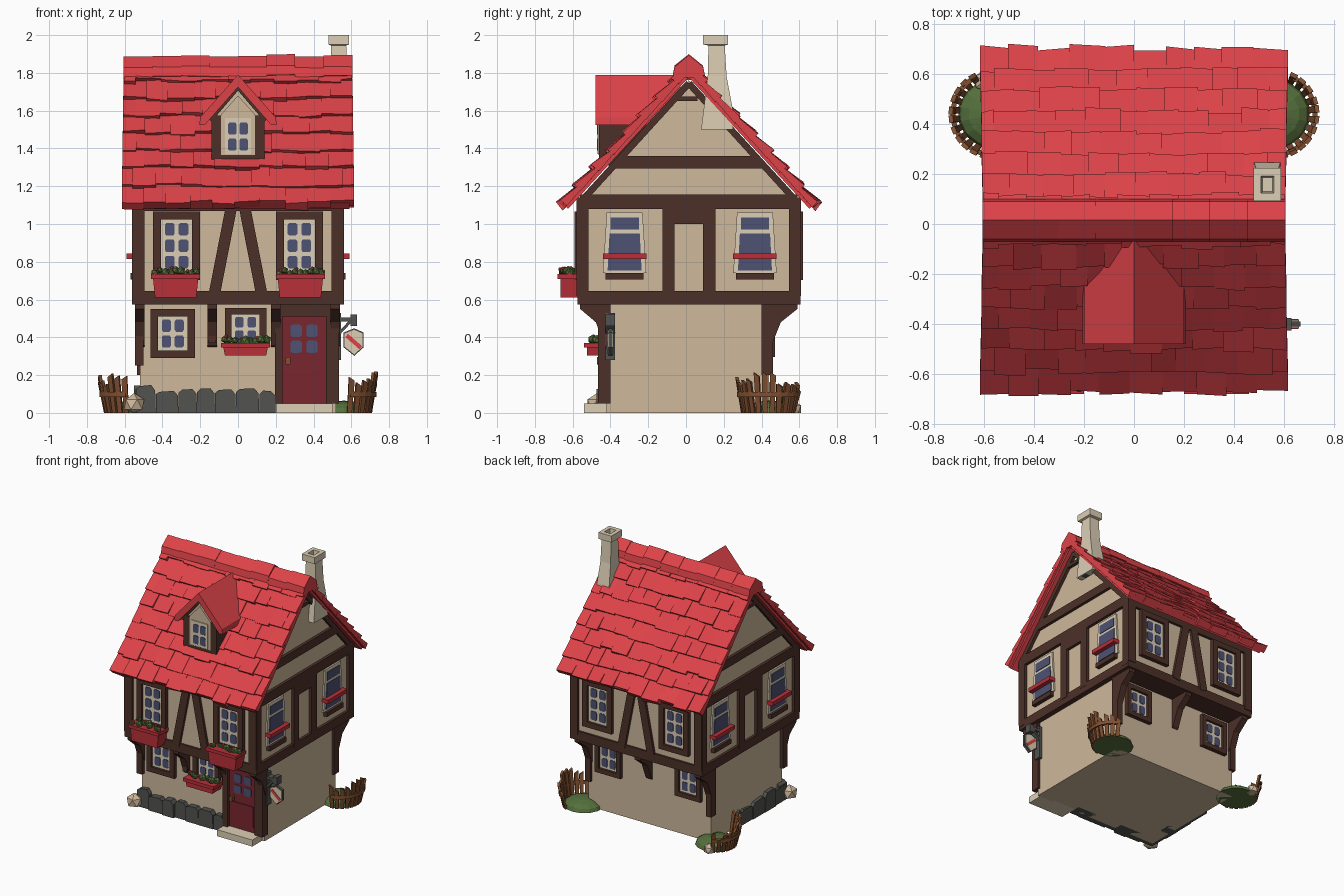
import bpy, bmesh, math, random
from mathutils import Vector, Matrix

if "Cube" in bpy.data.objects:
    bpy.data.objects.remove(bpy.data.objects["Cube"])
random.seed(4)
R = random.uniform

def mat(name, *rgb):
    m = bpy.data.materials.new(name)
    m.diffuse_color = (*rgb, 1)
    m.use_nodes = True
    m.node_tree.nodes["Principled BSDF"].inputs["Base Color"].default_value = m.diffuse_color
    return m

RED = mat("roof red", 0.72, 0.055, 0.065)
CREAM = mat("plaster cream", 0.62, 0.48, 0.33)
BROWN = mat("dark timber", 0.075, 0.03, 0.022)
BLUE = mat("glass blue", 0.075, 0.085, 0.17)
DOOR = mat("door red", 0.19, 0.02, 0.028)
GREY = mat("stone grey", 0.085, 0.085, 0.08)
GREEN = mat("leaf green", 0.09, 0.16, 0.045)
WOOD = mat("fence wood", 0.22, 0.08, 0.03)
LIGHT = mat("window frame ivory", 0.72, 0.62, 0.46)
BOXRED = mat("window box red", 0.48, 0.03, 0.04)

# u runs along the wall, v is up, w is distance outward from the centre
MAP = {'F': lambda u, v, w: (u, -w, v), 'B': lambda u, v, w: (u, w, v),
       'R': lambda u, v, w: (w, u, v), 'L': lambda u, v, w: (-w, u, v)}

def finish(name, m, bm):
    bmesh.ops.recalc_face_normals(bm, faces=bm.faces[:])
    me = bpy.data.meshes.new(name)
    bm.to_mesh(me)
    bm.free()
    me.materials.append(m)
    ob = bpy.data.objects.new(name, me)
    bpy.context.collection.objects.link(ob)
    return ob

def solid(bm, a, b):
    """Closed solid between two matching outlines."""
    va, vb = [bm.verts.new(p) for p in a], [bm.verts.new(p) for p in b]
    bm.faces.new(va)
    bm.faces.new(vb[::-1])
    for i in range(len(va)):
        j = (i + 1) % len(va)
        bm.faces.new((va[i], vb[i], vb[j], va[j]))

def part(name, m, side, polys, w0, w1):
    bm = bmesh.new()
    for poly in polys:
        solid(bm, [MAP[side](u, v, w0) for u, v in poly], [MAP[side](u, v, w1) for u, v in poly])
    return finish(name, m, bm)

def rect(u0, u1, v0, v1):
    return [(u0, v0), (u1, v0), (u1, v1), (u0, v1)]

def bar(u0, v0, u1, v1, t):
    n = Vector((v0 - v1, u1 - u0)).normalized() * t / 2
    return [(u0 + n.x, v0 + n.y), (u1 + n.x, v1 + n.y), (u1 - n.x, v1 - n.y), (u0 - n.x, v0 - n.y)]

def pane(cx, cz, a, b):
    c = 0.3
    return [(cx + a * x, cz + b * z) for x, z in
            [(-1, -1 + c), (-1 + c, -1), (1 - c, -1), (1, -1 + c), (1, 1 - c), (1 - c, 1), (-1 + c, 1), (-1, 1 - c)]]

def window(name, side, base, cx, cz, w, h, rows, rim=0.035):
    a, b = w / 2, h / 2
    part(name + "_surround", BROWN, side, [
        rect(cx - a - rim, cx - a, cz - b - rim, cz + b + rim), rect(cx + a, cx + a + rim, cz - b - rim, cz + b + rim),
        rect(cx - a, cx + a, cz - b - rim, cz - b), rect(cx - a, cx + a, cz + b, cz + b + rim)], base - 0.01, base + 0.03)
    part(name + "_sash", LIGHT, side, [rect(cx - a, cx + a, cz - b, cz + b)], base - 0.01, base + 0.012)
    part(name + "_panes", BLUE, side, [pane(cx + s * w * 0.22, cz + (i - (rows - 1) / 2) * h / rows * 0.93, w * 0.155, h / rows * 0.36)
         for s in (-1, 1) for i in range(rows)], base + 0.008, base + 0.016)

def blobs(name, m, spots):
    bm = bmesh.new()
    for p, r in spots:
        bmesh.ops.create_icosphere(bm, subdivisions=1, radius=r, matrix=Matrix.Translation(p))
    return finish(name, m, bm)

def flower_box(name, cx, z0, z1, w, back, front):
    part(name, BOXRED, 'F', [[(cx - w * .42, z0), (cx + w * .42, z0), (cx + w * .47, z1), (cx - w * .47, z1)]], back, front - 0.015)
    part(name + "_rim", BOXRED, 'F', [rect(cx - w / 2, cx + w / 2, z1 - 0.025, z1)], back, front)
    spots = [(Vector((cx + (i / 8 - .5) * w * .85, -(back + front) / 2 + R(-.035, .02), z1 + R(0, .022))), R(.016, .028)) for i in range(9)]
    blobs(name + "_leaves", GREEN, spots)
    blobs(name + "_flowers", RED, [(p + Vector((.008, -.012, r * .75)), .011) for p, r in spots[::3]])

# Main walls
part("lower_wall", CREAM, 'R', [rect(-0.42, 0.44, 0, 0.6)], -0.52, 0.52)
part("upper_wall", CREAM, 'R', [[(-0.56, 0.6), (0.59, 0.6), (0.59, 1.13), (0.015, 1.76), (-0.56, 1.13)]], -0.54, 0.54)
part("jetty_beam", BROWN, 'R', [rect(-0.575, 0.605, 0.575, 0.645)], -0.56, 0.56)

# Front and back timber, windows
for side, base in (('F', 0.56), ('B', 0.59)):
    beams = [rect(-0.54, 0.54, 1.07, 1.13)]
    for s in (-1, 1):
        beams += [rect(*sorted((s * 0.495, s * 0.56)), 0.62, 1.13), bar(s * 0.035, 1.09, s * 0.125, 0.63, 0.06)]
        window("upper_window", side, base, s * 0.325, 0.885, 0.165, 0.28, 3, 0.042)
    part("upper_timber", BROWN, side, beams, base - 0.02, base + 0.02)
for x in (-0.34, 0.34):
    window("back_lower_window", 'B', 0.44, x, 0.42, 0.15, 0.18, 2)
window("front_lower_window", 'F', 0.42, -0.345, 0.42, 0.155, 0.18, 2, 0.04)
window("front_small_window", 'F', 0.42, 0.04, 0.445, 0.15, 0.15, 2)
part("lower_front_posts", BROWN, 'F', [rect(-0.545, -0.5, 0.25, 0.58), rect(-0.155, -0.12, 0.37, 0.58)], 0.4, 0.45)
part("lower_back_posts", BROWN, 'B', [rect(-0.535, -0.49, 0.2, 0.58), rect(0.49, 0.535, 0.2, 0.58)], 0.4, 0.46)

# Curved brackets under the jetty
def bracket(y0, y1):
    return [(y0, 0.58), (y1, 0.58), (y1, 0.55), (y0 + (y1 - y0) * .45, 0.48), (y0 + (y1 - y0) * .15, 0.36), (y0, 0.34)]
for x in (-0.52, -0.137, 0.2, 0.515):
    part("front_bracket", BROWN, 'R', [bracket(-0.41, -0.56)], x - 0.025, x + 0.025)
for x in (-0.51, 0, 0.51):
    part("back_bracket", BROWN, 'R', [bracket(0.43, 0.59)], x - 0.025, x + 0.025)

# Gable side timber and windows
for side in 'RL':
    beams = [rect(-0.575, -0.515, 0.6, 1.14), rect(0.545, 0.605, 0.6, 1.14), rect(-0.56, 0.59, 1.08, 1.155),
             rect(-0.125, -0.06, 0.62, 1.1), rect(0.09, 0.155, 0.62, 1.1), rect(-0.07, 0.1, 1.0, 1.1),
             [(-0.39, 1.295), (0.42, 1.295), (0.37, 1.36), (-0.34, 1.36)], rect(-0.07, 0.06, 1.65, 1.675),
             bar(-0.55, 1.125, 0.015, 1.745, 0.035), bar(0.58, 1.125, 0.015, 1.745, 0.035)]
    part("gable_timber", BROWN, side, beams, 0.52, 0.562)
    for y in (-0.325, 0.365):
        part("side_sash", LIGHT, side, [[(y - .115, .74), (y + .115, .74), (y + .095, 1.06), (y - .095, 1.06)]], 0.53, 0.552)
        part("side_panes", BLUE, side, [[(y - .09, .755), (y + .09, .755), (y + .08, .95), (y - .08, .95)],
                                        rect(y - .075, y + .075, .97, 1.035)], 0.55, 0.557)
        part("side_sill", BROWN, side, [rect(y - .1, y + .1, .705, .74)], 0.53, 0.57)
        part("side_red_rail", BOXRED, side, [rect(y - .115, y + .115, .815, .845)], 0.54, 0.59)
part("gable_stones", GREY, 'R', [[(.1, 1.58), (.12, 1.5), (.17, 1.5), (.2, 1.57), (.16, 1.61)]], 0.53, 0.58)

# Roof: slabs, irregular tiles and ridge
CY, EZ, TOP, RUN = 0.015, 1.10, 1.835, 0.675
for sy, name in ((-1, "front"), (1, "back")):
    eave, ridge = Vector((0, CY + sy * RUN, EZ)), Vector((0, CY, TOP))
    up = (ridge - eave).normalized()
    out = Vector((0, sy * up.z, abs(up.y)))
    L = (ridge - eave).length
    P = lambda x, s, n: eave + Vector((x, 0, 0)) + up * s + out * n
    bm = bmesh.new()
    solid(bm, [P(-.59, .01, -.04), P(-.59, L, -.04), P(-.59, L, .0), P(-.59, .01, .0)],
          [P(.59, .01, -.04), P(.59, L, -.04), P(.59, L, .0), P(.59, .01, .0)])
    rows = 8
    for i in range(rows):
        s0, s1 = i * L / rows, (i + 1) * L / rows + 0.03
        edge = 0.615 - 0.012 * i / rows
        xs = [-edge] + [-edge + (k + (0.5 if i % 2 else 0)) * 0.122 + R(-.015, .015) for k in range(0 if i % 2 else 1, 10)] + [edge]
        for x0, x1 in zip(xs, xs[1:]):
            d = R(-.012, .015)
            a, b, t = R(.016, .034), R(.016, .034), R(-.002, .01)
            solid(bm, [P(x0, s0 + d, -.025), P(x1, s0 + d + R(-.01, .01), -.025), P(x1, s1, -.02), P(x0, s1, -.02)],
                  [P(x0, s0 + d, a), P(x1, s0 + d, b), P(x1, s1, t), P(x0, s1, t)])
    finish(name + "_roof_tiles", RED, bm)
bm = bmesh.new()
for k in range(8):
    x0, x1, dz = -0.605 + k * 0.15125, -0.605 + (k + 1) * 0.15125, R(-.008, .004)
    prof = [(CY - .085, 1.785), (CY - .075, 1.835), (CY, 1.893), (CY + .075, 1.835), (CY + .085, 1.785), (CY, 1.77)]
    solid(bm, [(x0, y, z + dz) for y, z in prof], [(x1, y, z + dz + R(-.003, .003)) for y, z in prof])
finish("ridge_cap", RED, bm)

# Dormer
part("dormer_wall", CREAM, 'F', [[(-.125, 1.31), (.125, 1.31), (.125, 1.57), (0, 1.715), (-.125, 1.57)]], 0.1, 0.445)
part("dormer_timber", BROWN, 'F', [rect(-.14, -.09, 1.31, 1.575), rect(.09, .14, 1.31, 1.575), rect(-.09, .09, 1.33, 1.365),
     bar(-.15, 1.55, 0, 1.725, .025), bar(.15, 1.55, 0, 1.725, .025)], 0.2, 0.46)
part("dormer_inner_wall", CREAM, 'F', [[(-.09, 1.365), (.09, 1.365), (.09, 1.58), (0, 1.68), (-.09, 1.58)]], 0.4, 0.462)
part("dormer_sash", LIGHT, 'F', [rect(-.07, .07, 1.37, 1.56)], 0.44, 0.468)
part("dormer_panes", BLUE, 'F', [pane(s * .03, z, .023, .032) for s in (-1, 1) for z in (1.42, 1.505)], 0.464, 0.472)
part("dormer_roof", RED, 'F', [[(0, 1.79), (.2, 1.565), (.205, 1.525), (.175, 1.525), (0, 1.725)],
                               [(0, 1.79), (-.2, 1.565), (-.205, 1.525), (-.175, 1.525), (0, 1.725)]], 0.03, 0.48)

# Chimney: stacked rings (half x, half y, y centre, z), with a sunken flue
bm = bmesh.new()
prev = None
for hx, hy, cy, z in [(.055, .085, .165, 1.5), (.052, .075, .17, 1.62), (.043, .05, .165, 1.78), (.04, .043, .162, 1.945),
                      (.055, .066, .157, 1.95), (.055, .066, .157, 2.0), (.026, .034, .157, 2.0), (.02, .028, .157, 1.95)]:
    ring = [bm.verts.new((.533 + a * hx, cy + b * hy, z)) for a, b in ((-1, -1), (1, -1), (1, 1), (-1, 1))]
    if prev:
        for i in range(4):
            bm.faces.new((prev[i], prev[(i + 1) % 4], ring[(i + 1) % 4], ring[i]))
    else:
        bm.faces.new(ring)
    prev = ring
bm.faces.new(prev)
finish("chimney", LIGHT, bm)

# Door, frame and step
part("door", DOOR, 'F', [rect(.235, .465, .05, .52)], 0.4, 0.44)
part("door_panels", DOOR, 'F', [rect(.26, .44, .09, .25)], 0.43, 0.447)
part("door_panes", BLUE, 'F', [pane(.35 + s * .042, z, .03, .032) for s in (-1, 1) for z in (.35, .435)], 0.438, 0.446)
part("door_frame", BROWN, 'F', [rect(.195, .235, .05, .58), rect(.465, .535, .05, .58), rect(.235, .465, .51, .58)], 0.4, 0.465)
part("door_knob", WOOD, 'F', [pane(.265, .275, .014, .02)], 0.44, 0.47)
part("door_step", LIGHT, 'F', [rect(.2, .5, 0, .05)], 0.4, 0.54)

# Window boxes
for x in (-0.33, 0.33):
    flower_box("upper_flower_box", x, 0.61, 0.735, 0.26, 0.56, 0.68)
flower_box("lower_flower_box", 0.04, 0.305, 0.37, 0.26, 0.42, 0.54)

# Stone footing, front and left
def stones(side, u, end, w):
    while u < end:
        n = min(u + R(.09, .15), end)
        h = R(.11, .15)
        part("footing_stone", GREY, side, [[(u, 0), (n, 0), (n - .004, h * .8), (n - .025, h), (u + .02, h + R(-.01, .01)), (u, h * .85)]],
             w - 0.06, w + R(.03, .055))
        u = n
stones('F', -0.54, 0.2, 0.42)
stones('L', -0.45, 0.15, 0.505)
rock = blobs("corner_rock", CREAM, [(Vector((-.55, -.47, .045)), .06), (Vector((-.6, .57, .02)), .045)])
for v in rock.data.vertices:
    v.co.z = max(v.co.z, 0)

# Hanging sign: bracket, shield plate and stripe
part("sign_bracket", GREY, 'F', [rect(.52, .625, .485, .505), rect(.52, .545, .28, .53), rect(.595, .63, .46, .52),
                                 bar(.535, .42, .6, .49, .015)], 0.375, 0.425)
shield = [(.565, .42), (.615, .44), (.66, .42), (.66, .35), (.615, .31), (.565, .35)]
part("sign_rim", GREY, 'F', [[(.6125 + (x - .6125) * 1.12, .375 + (z - .375) * 1.12) for x, z in shield]], 0.39, 0.41)
for w0, w1 in ((.408, .416), (.384, .392)):
    part("sign_plate", LIGHT, 'F', [shield], w0, w1)
part("sign_stripe", RED, 'F', [bar(.575, .41, .65, .345, .022)], 0.38, 0.42)

# Grass mounds with curved picket fences
for s in (-1, 1):
    c = Vector((s * 0.56, 0.44, 0))
    bm = bmesh.new()
    bmesh.ops.create_uvsphere(bm, u_segments=14, v_segments=8, radius=1, matrix=Matrix.Translation(c) @ Matrix.Diagonal((.145, .14, .065, 1)))
    for v in bm.verts:
        v.co.z = max(v.co.z, 0)
    finish("grass_mound", GREEN, bm)
    bm = bmesh.new()
    ring = lambda a, r, z: c + Vector((s * math.cos(a) * r, math.sin(a) * r, z))
    for k in range(11):
        a, h, d = math.radians(-78 + k * 14), R(.15, .22), R(-.04, .04)
        if k > 7:
            h *= 0.75
        w = 0.085
        solid(bm, [ring(a - w, .135, .0), ring(a + w, .135, .0), ring(a + w, .15, .0), ring(a - w, .15, .0)],
              [ring(a - w + d, .165, h), ring(a + w + d, .165, h - .02), ring(a + w + d, .182, h - .02), ring(a - w + d, .182, h)])
    for k in range(10):
        a, b = math.radians(-78 + k * 14), math.radians(-64 + k * 14)
        solid(bm, [ring(a, .155, .085), ring(a, .175, .085), ring(a, .175, .11), ring(a, .155, .11)],
              [ring(b, .155, .085), ring(b, .175, .085), ring(b, .175, .11), ring(b, .155, .11)])
    finish("picket_fence", WOOD, bm)
